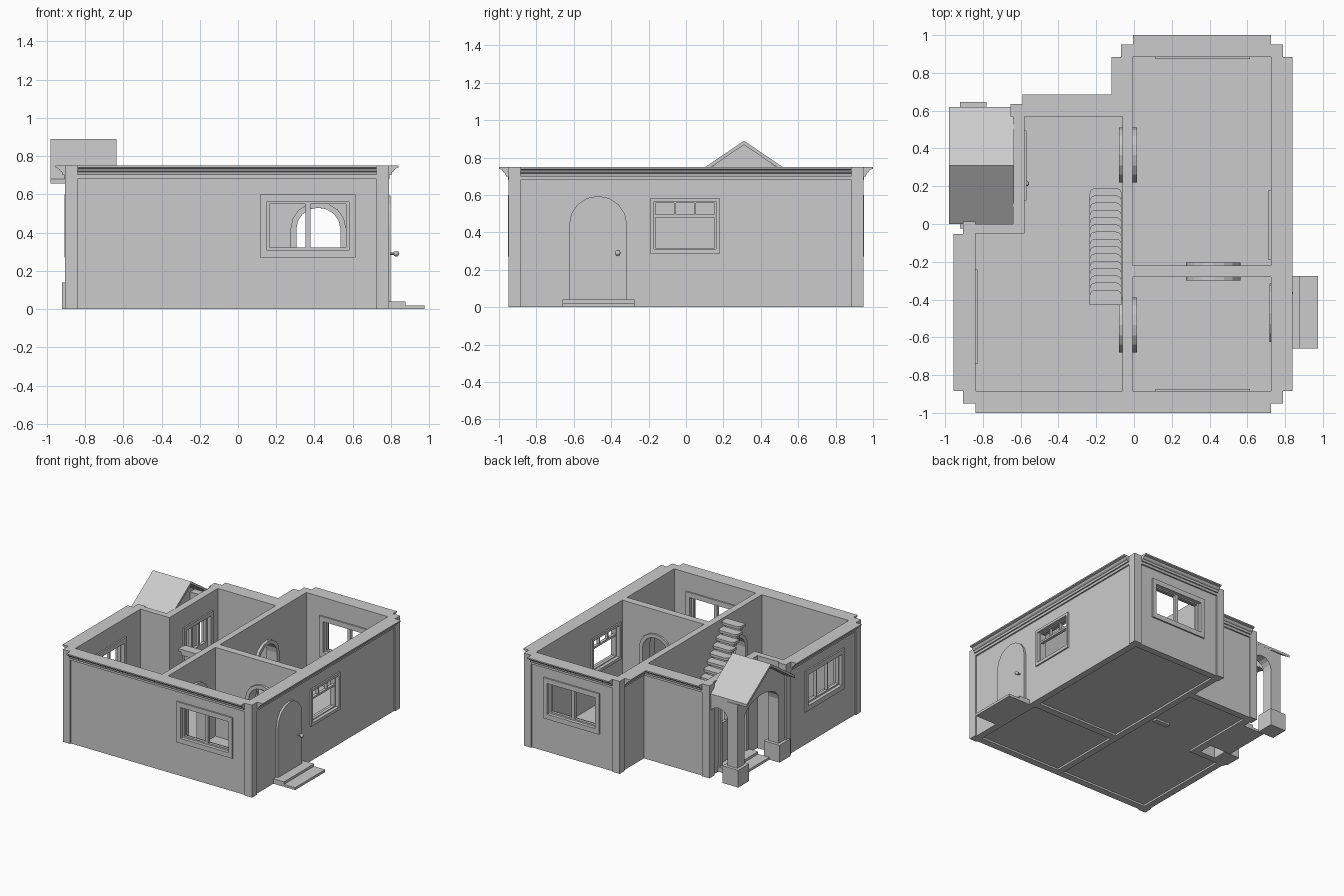
import bpy, bmesh
from math import pi, cos, sin
from mathutils import Matrix

if "Cube" in bpy.data.objects:
    bpy.data.objects.remove(bpy.data.objects["Cube"])

H = 0.75                      # wall height
AX = {'x': ((0, 0, 1), (1, 0, 0), (0, 1, 0)),
      'y': ((1, 0, 0), (0, 0, -1), (0, 1, 0)),
      'z': ((1, 0, 0), (0, 1, 0), (0, 0, 1))}


def add(name, mesh):
    ob = bpy.data.objects.new(name, mesh)
    bpy.context.collection.objects.link(ob)
    return ob


def panel(name, axis, lo, hi, *loops):
    """Flat slab between lo and hi along axis; first loop is the outline, others are holes."""
    cu = bpy.data.curves.new(name, 'CURVE')
    cu.dimensions, cu.fill_mode, cu.extrude = '2D', 'BOTH', abs(hi - lo) / 2
    for pts in loops:
        sp = cu.splines.new('POLY')
        sp.points.add(len(pts) - 1)
        for p, (u, v) in zip(sp.points, pts):
            p.co = (u, v, 0, 1)
        sp.use_cyclic_u = True
    tmp = add(name + "_curve", cu)
    dg = bpy.context.evaluated_depsgraph_get()
    me = bpy.data.meshes.new_from_object(tmp.evaluated_get(dg))
    bpy.data.objects.remove(tmp)
    m = Matrix(AX[axis]).to_4x4()
    m['xyz'.index(axis)][3] = (lo + hi) / 2
    me.transform(m)
    bm = bmesh.new()
    bm.from_mesh(me)
    bmesh.ops.remove_doubles(bm, verts=bm.verts, dist=1e-5)
    bmesh.ops.recalc_face_normals(bm, faces=bm.faces)
    for f in bm.faces:
        f.smooth = False
    bm.to_mesh(me)
    bm.free()
    return add(name, me)


def rect(a, b, c, d):
    return [(a, c), (b, c), (b, d), (a, d)]


def arch(c, w, z0, spring, top, n=8):
    return [(c - w, z0), (c + w, z0)] + [
        (c + w * cos(pi * i / n), spring + (top - spring) * sin(pi * i / n)) for i in range(n + 1)]


def box(name, x0, x1, y0, y1, z0, z1):
    return panel(name, 'z', z0, z1, rect(x0, x1, y0, y1))


def window(name, axis, lo, hi, outer, hole, panes):
    """Proud frame on both wall faces plus a thin sash with open panes."""
    panel(name + "_frame", axis, lo - 0.012, hi + 0.012, outer, hole)
    mid = (lo + hi) / 2
    panel(name + "_sash", axis, mid - 0.012, mid + 0.012, hole, *panes)


def knob(name, x, y, z, s):
    bm = bmesh.new()
    bmesh.ops.create_uvsphere(bm, u_segments=12, v_segments=8, radius=0.015,
                              matrix=Matrix.Translation((x + s * 0.03, y, z)))
    bmesh.ops.create_cone(bm, cap_ends=True, segments=10, radius1=0.007, radius2=0.007, depth=0.035,
                          matrix=Matrix.Translation((x + s * 0.015, y, z)) @ Matrix.Rotation(pi / 2, 4, 'Y'))
    me = bpy.data.meshes.new(name)
    bm.to_mesh(me)
    bm.free()
    add(name, me)


# Window outlines and their openings
big_out, big_hole = rect(.115, .615, .27, .60), rect(.15, .58, .31, .56)
big_panes = [rect(.165, .352, .322, .55), rect(.38, .565, .322, .55)]
right_out, right_hole = rect(-.19, .18, .285, .585), rect(-.17, .16, .31, .565)
right_panes = [rect(-.163, .153, .317, .48)] + [
    rect(a, a + .1, .495, .558) for a in (-.163, -.054, .053)]
left_out, left_hole = rect(-.74, -.24, .27, .60), rect(-.705, -.275, .31, .56)
left_panes = [rect(-.695 + .14 * i, -.565 + .14 * i, .322, .55) for i in range(3)]

# Inner arched doorways
arches = {'front_room': arch(-.535, .115, .03, .42, .53),
          'back_room': arch(.365, .115, .03, .42, .53),
          'between_rooms': arch(.42, .115, .03, .42, .53)}
frames = {'front_room': arch(-.535, .145, .02, .42, .56),
          'back_room': arch(.365, .145, .02, .42, .56),
          'between_rooms': arch(.42, .145, .02, .42, .56)}

# Outer walls
porch_hole = rect(.155, .465, .03, .57)
panel("front_wall", 'y', -.94, -.885, rect(-.895, .78, 0, H), big_hole)
panel("right_wall", 'x', .725, .78, rect(-.94, .94, 0, H), right_hole)
panel("wing_back_wall", 'y', .885, .94, rect(-.06, .78, 0, H), big_hole)
panel("left_wall", 'x', -.895, -.84, rect(-.94, 0, 0, H), left_hole)
panel("porch_side_wall", 'y', -.05, 0, rect(-.895, -.58, 0, H))
panel("porch_wall", 'x', -.64, -.58, rect(-.05, .625, 0, H), porch_hole)
panel("middle_back_wall", 'y', .57, .625, rect(-.64, -.06, 0, H))

# Partitions with arched frames
panel("long_partition", 'x', -.06, -.007, rect(-.9, .94, 0, H),
      arches['front_room'], arches['back_room'])
panel("cross_partition", 'y', -.28, -.22, rect(-.007, .73, 0, H), arches['between_rooms'])
for k in ('front_room', 'back_room'):
    panel(k + "_arch_frame", 'x', -.08, .015, frames[k], arches[k])
panel("between_rooms_arch_frame", 'y', -.30, -.205, frames['between_rooms'], arches['between_rooms'])

# Windows
window("front_window", 'y', -.94, -.885, big_out, big_hole, big_panes)
window("back_window", 'y', .885, .94, big_out, big_hole, big_panes)
window("right_window", 'x', .725, .78, right_out, right_hole, right_panes)
window("left_window", 'x', -.895, -.84, left_out, left_hole, left_panes)

# Floor
panel("floor", 'z', .015, .03, [(-.86, -.9), (.75, -.9), (.75, .9), (-.03, .9), (-.03, .6),
                                (-.61, .6), (-.61, -.02), (-.86, -.02)])

# Corner pilasters
for i, (x, y) in enumerate([(-.905, -.95), (.725, -.95), (.725, .885), (-.07, .885),
                            (-.655, .57), (-.905, -.052)]):
    box(f"corner_pilaster_{i + 1}", x, x + .065, y, y + .065, 0, H)

# Stepped cornice along each wall top
PROFILE = [(-.005, .68), (.012, .68), (.012, .70), (.022, .70), (.026, .716), (.036, .722),
           (.044, .735), (.06, .74), (.06, H), (-.005, H)]
for name, axis, wall, s, a, b in [("front", 'x', -.94, -1, -.84, .725), ("wing_back", 'x', .94, 1, -.005, .725),
                                  ("middle_back", 'x', .625, 1, -.59, -.06), ("right", 'y', .78, 1, -.885, .885),
                                  ("left", 'y', -.895, -1, -.885, -.052), ("wing_left", 'y', -.06, -1, .625, .885)]:
    panel(name + "_cornice", axis, a, b, [(wall + s * o, z) for o, z in PROFILE])

# Arched side door
panel("side_door", 'x', .718, .797, arch(-.47, .155, .03, .44, .595))
knob("side_door_knob", .797, -.365, .29, 1)

# Porch door with glazed upper part
panel("porch_door_frame", 'x', -.652, -.568, rect(.125, .495, .02, .60), porch_hole)
panel("porch_door", 'x', -.622, -.598, porch_hole,
      *[rect(.175 + .095 * i, .255 + .095 * i, .36, .545) for i in range(3)])
knob("porch_door_knob_inner", -.6, .215, .29, 1)
knob("porch_door_knob_outer", -.62, .215, .29, -1)

# Door steps
box("side_step_lower", .77, .975, -.66, -.275, 0, .02)
box("side_step_upper", .77, .875, -.66, -.275, .02, .04)
box("porch_step_lower", -.83, -.61, .118, .502, 0, .02)
box("porch_step_upper", -.73, -.61, .118, .502, .02, .04)

# Porch: pedestals, columns, arches, gable roof
for name, yc in (("back", .575), ("front", .045)):
    box(name + "_pedestal", -.92, -.78, yc - .07, yc + .07, 0, .14)
    box(name + "_porch_column", -.895, -.805, yc - .045, yc + .045, .14, .5)
    n = 8
    curve = [(-.7225 + .0825 * cos(pi * i / n), .5 + .08 * sin(pi * i / n)) for i in range(n + 1)]
    panel(name + "_porch_side_arch", 'y', yc - .04, yc + .04, [(-.805, .675), (-.64, .675)] + curve)
curve = [(.31 + .22 * cos(pi * i / 10), .5 + .12 * sin(pi * i / 10)) for i in range(11)]
panel("porch_gable_arch", 'x', -.895, -.805,
      [(.53, .5)] + curve[1:-1] + [(.09, .5), (0, .5), (0, .655), (.31, .87), (.62, .655), (.62, .5)])
panel("porch_roof", 'x', -.98, -.635, [(0, .68), (.31, .89), (.62, .68), (.62, .658), (.31, .868), (0, .658)])

# Staircase: rounded treads with a narrower riser under each
STEPS = 15
for i in range(STEPS):
    y = .19 - i * .0385          # nosing position
    z = .05 + i * .049
    r = .03
    nose = [(-.15 + s * (.085 - r + r * cos(t)), y - r + r * sin(t))
            for s, ts in ((1, (0, pi / 6, pi / 3, pi / 2)), (-1, (pi / 2, pi / 3, pi / 6, 0))) for t in ts]
    panel(f"stair_tread_{i + 1}", 'z', z - .02, z, nose + [(-.235, y - .08), (-.065, y - .08)])
    box(f"stair_riser_{i + 1}", -.215, -.085, y - .075, y - .035, z - .05, z - .02)
